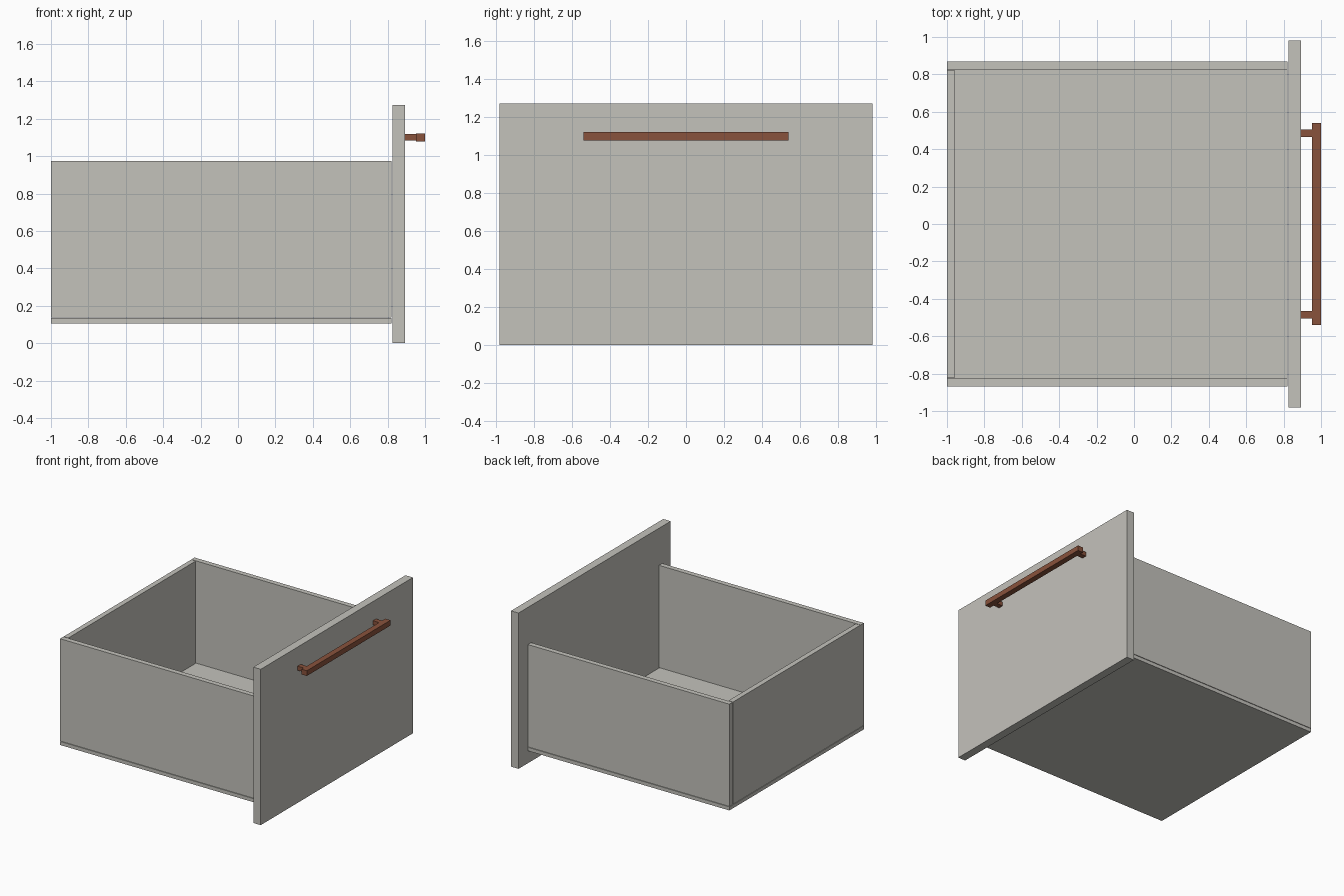
import bpy

cube = bpy.data.objects.get("Cube")
if cube:
    bpy.data.objects.remove(cube, do_unlink=True)


def make_material(name, color):
    mat = bpy.data.materials.new(name)
    mat.use_nodes = True
    mat.diffuse_color = color
    mat.node_tree.nodes["Principled BSDF"].inputs["Base Color"].default_value = color
    return mat


def box(name, xs, ys, zs, mat):
    """Add a box spanning the given (low, high) ranges."""
    spans = (xs, ys, zs)
    bpy.ops.mesh.primitive_cube_add(size=1, location=[(a + b) / 2 for a, b in spans])
    obj = bpy.context.object
    obj.name = name
    obj.scale = [b - a for a, b in spans]
    bpy.ops.object.transform_apply(location=False, rotation=False, scale=True)
    obj.data.materials.append(mat)
    return obj


grey = make_material("warm grey", (0.55, 0.54, 0.50, 1))
brown = make_material("reddish brown", (0.25, 0.085, 0.045, 1))

# Overall sizes; a fine joint separates neighbouring boards
joint = 0.004
back, box_end = -1.0, 0.822
half_width, board = 0.868, 0.042
bottom, floor, rim = 0.105, 0.134, 0.973
inner = half_width - board

# Drawer box
box("bottom_board", (back, box_end), (-half_width, half_width), (bottom, floor), grey)
box("back_board", (back, back + board), (joint - inner, inner - joint), (floor + joint, rim), grey)
for side, name in ((1, "rear"), (-1, "near")):
    ys = sorted((side * inner, side * half_width))
    box(name + "_side_board", (back, box_end), ys, (floor + joint, rim), grey)

# Overhanging face panel
box("face_panel", (box_end + joint, 0.893), (-0.982, 0.982), (0, 1.273), grey)

# Bar handle on two posts
box("handle_bar", (0.953, 1.0), (-0.54, 0.54), (1.078, 1.121), brown)
for side, name in ((1, "rear"), (-1, "near")):
    ys = sorted((side * 0.466, side * 0.506))
    box(name + "_handle_post", (0.893, 0.953), ys, (1.083, 1.117), brown)
